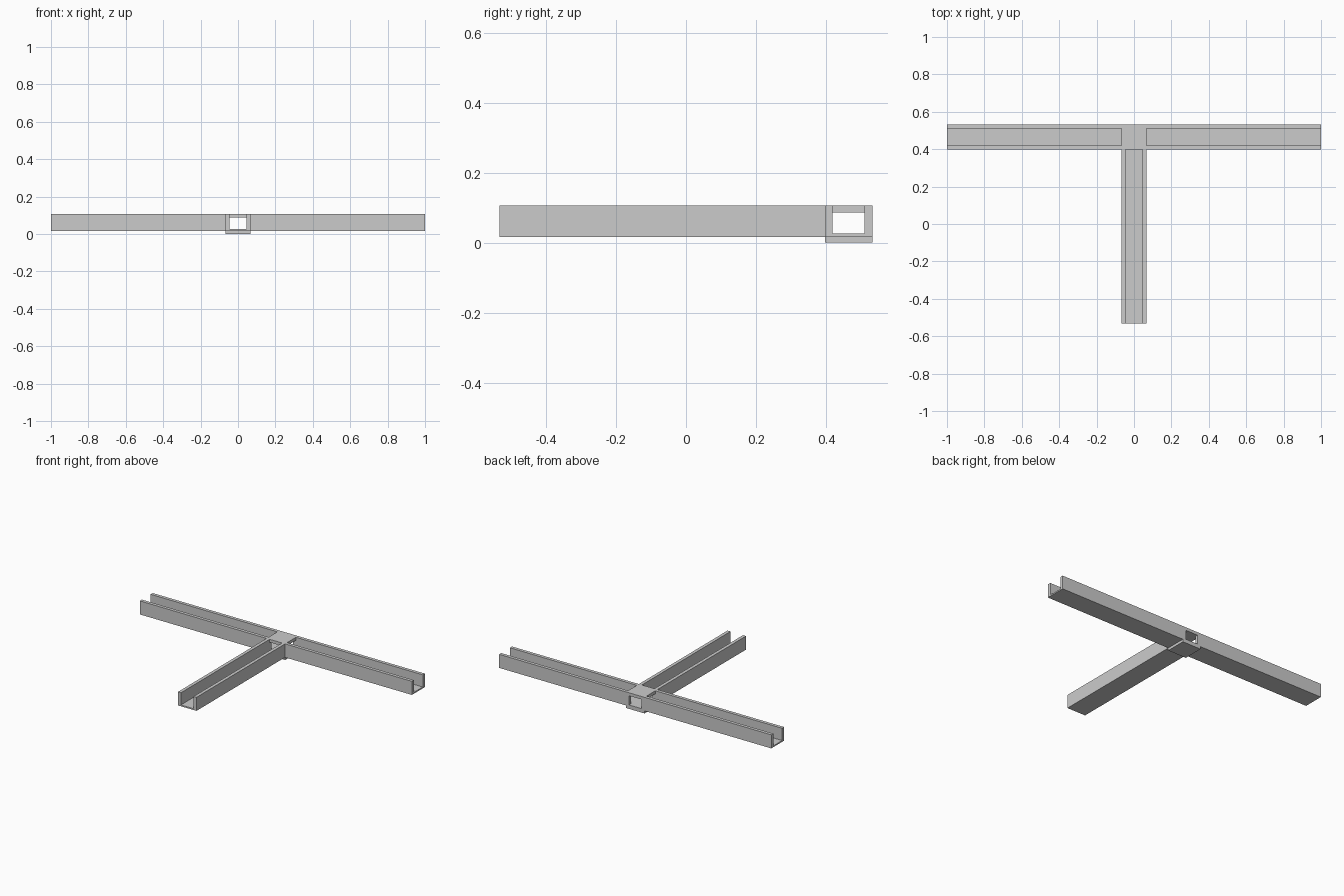
import bpy, bmesh
from mathutils import Matrix, Vector

if "Cube" in bpy.data.objects:
    bpy.data.objects.remove(bpy.data.objects["Cube"])

HALF = 0.068      # half width of every channel
WALL = 0.022      # side wall thickness
BASE = 0.017      # underside of channels
FLOOR = 0.026     # inside floor level
CEIL = 0.087      # underside of the hub's top plate
TOP = 0.107
CY = 0.533 - HALF  # hub centre in y


def make_object(name, bm):
    bmesh.ops.remove_doubles(bm, verts=bm.verts, dist=1e-5)
    bmesh.ops.recalc_face_normals(bm, faces=bm.faces)
    mesh = bpy.data.meshes.new(name)
    bm.to_mesh(mesh)
    bm.free()
    obj = bpy.data.objects.new(name, mesh)
    bpy.context.collection.objects.link(obj)
    return obj


def channel(name, length, angle):
    """Open-topped U profile running outward from the hub."""
    i = HALF - WALL
    profile = [(-HALF, BASE), (HALF, BASE), (HALF, TOP), (i, TOP),
               (i, FLOOR), (-i, FLOOR), (-i, TOP), (-HALF, TOP)]
    bm = bmesh.new()
    face = bm.faces.new([bm.verts.new((HALF, y, z)) for y, z in profile])
    ext = bmesh.ops.extrude_face_region(bm, geom=[face], use_keep_orig=True)
    moved = [v for v in ext["geom"] if isinstance(v, bmesh.types.BMVert)]
    bmesh.ops.translate(bm, verts=moved, vec=(length - HALF, 0, 0))
    bm.transform(Matrix.Translation((0, CY, 0)) @ Matrix.Rotation(angle, 4, 'Z'))
    return make_object(name, bm)


def box(name, lo, hi):
    lo, hi = Vector(lo), Vector(hi)
    bm = bmesh.new()
    bmesh.ops.create_cube(bm, size=1, matrix=Matrix.Translation((lo + hi) / 2)
                          @ Matrix.Diagonal((*(hi - lo), 1)))
    return make_object(name, bm)


# Three channels meeting in a T
PI = 3.14159265
channel("right_channel", 1.0, 0)
channel("left_channel", 1.0, PI)
channel("stem_channel", CY + 0.533, -PI / 2)

# Hub block, bored through in both directions
hub = box("junction_hub", (-HALF, CY - HALF, 0), (HALF, CY + HALF, TOP))
i = HALF - WALL
bores = [box("bore_x", (-0.2, CY - i, FLOOR), (0.2, CY + i, CEIL)),
         box("bore_y", (-i, CY - 0.2, FLOOR), (i, CY + 0.2, CEIL))]
for cutter in bores:
    cutter.hide_render = True
    cutter.hide_viewport = False
    cutter.display_type = 'WIRE'
    mod = hub.modifiers.new(cutter.name, 'BOOLEAN')
    mod.operation = 'DIFFERENCE'
    mod.solver = 'EXACT'
    mod.object = cutter
